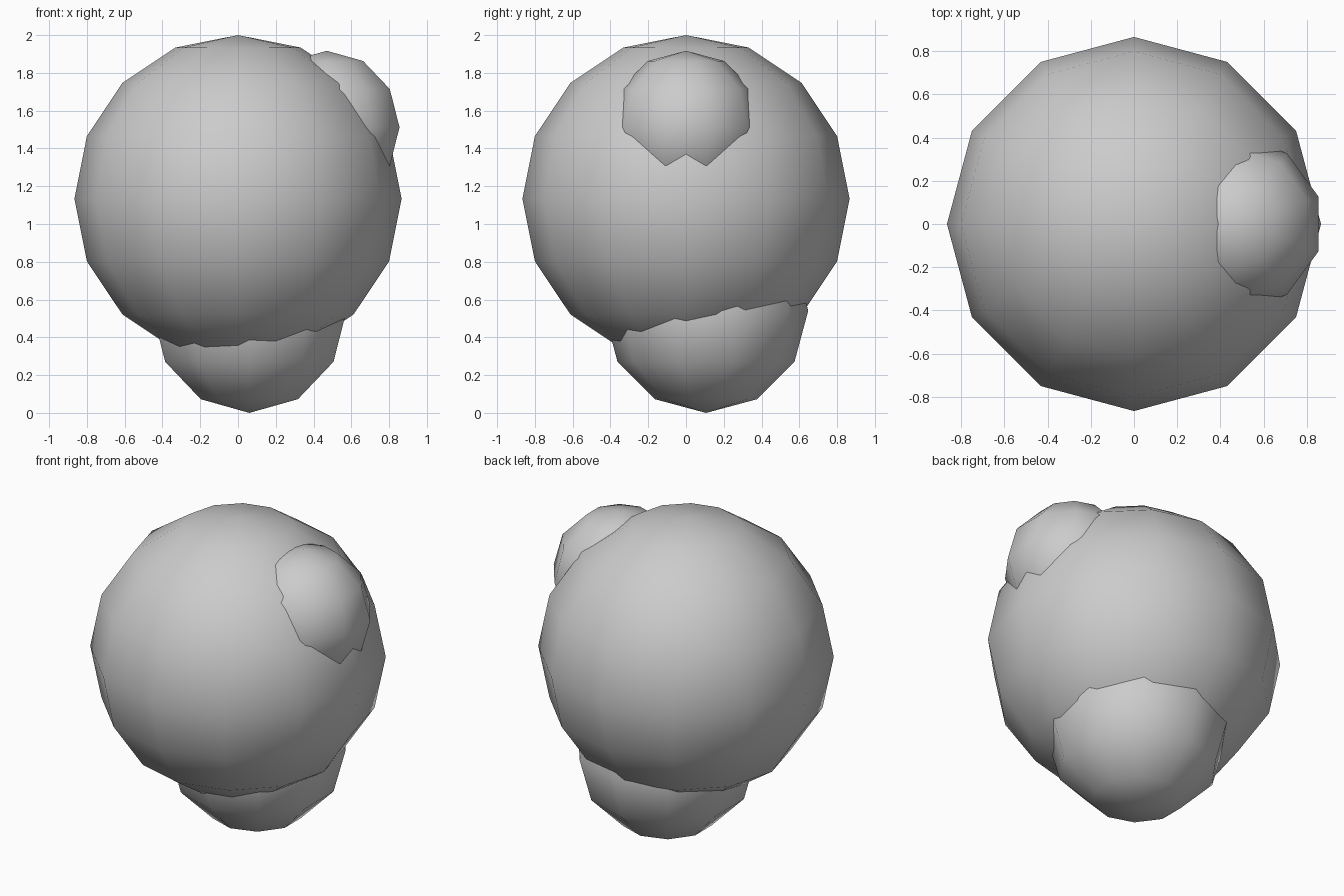
import bpy, bmesh
from mathutils import Matrix

if "Cube" in bpy.data.objects:
    bpy.data.objects.remove(bpy.data.objects["Cube"])


def ball(name, segments, rings, radius, center):
    """Smooth low-poly ball with its poles on z and a vertex column on +y."""
    bm = bmesh.new()
    bmesh.ops.create_uvsphere(bm, u_segments=segments, v_segments=rings,
                              radius=radius, matrix=Matrix.Translation(center))
    for f in bm.faces:
        f.smooth = True
    mesh = bpy.data.meshes.new(name)
    bm.to_mesh(mesh)
    bm.free()
    obj = bpy.data.objects.new(name, mesh)
    bpy.context.collection.objects.link(obj)
    return obj


# Large central ball
ball("main_ball", 12, 8, 0.866, (0, 0, 1.134))
# Medium ball sunk into the underside
ball("lower_ball", 10, 6, 0.541, (0.06, 0.106, 0.541))
# Small ball sunk into the upper right side
ball("upper_side_ball", 10, 6, 0.405, (0.47, 0, 1.512))
